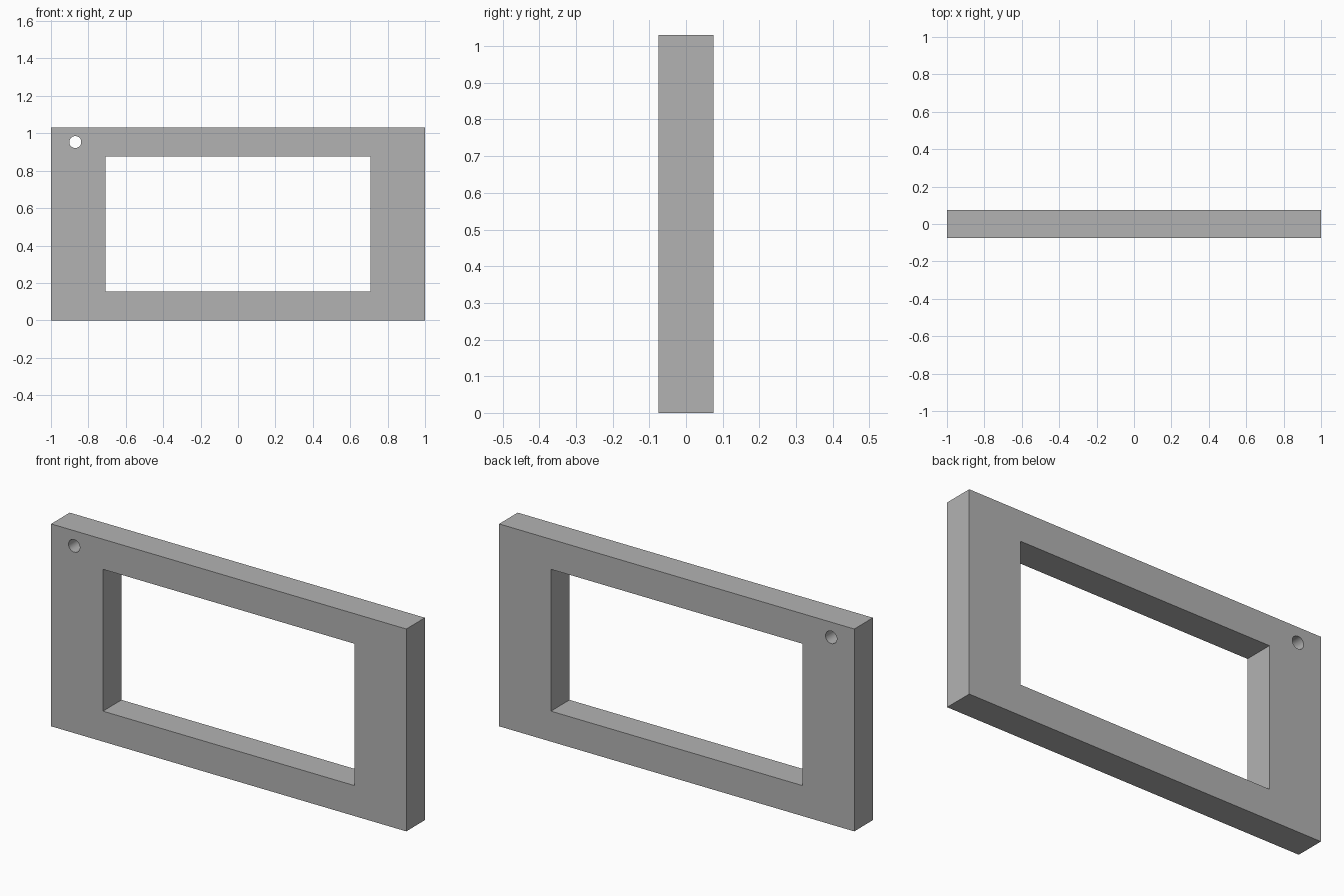
import bpy
import math

if "Cube" in bpy.data.objects:
    bpy.data.objects.remove(bpy.data.objects["Cube"], do_unlink=True)

WIDTH, DEPTH, HEIGHT = 2.0, 0.15, 1.03
OPEN_W, OPEN_LOW, OPEN_HIGH = 1.416, 0.155, 0.877
HOLE_X, HOLE_Z, HOLE_R = -0.87, 0.953, 0.032

grey = bpy.data.materials.new("plain_grey")
grey.use_nodes = True
colour = (0.45, 0.45, 0.45, 1.0)
grey.diffuse_color = colour
grey.node_tree.nodes["Principled BSDF"].inputs["Base Color"].default_value = colour


def box(name, width, depth, low, high):
    """Box centred on x and y, spanning low to high in z."""
    bpy.ops.mesh.primitive_cube_add(size=1, location=(0, 0, (low + high) / 2))
    obj = bpy.context.object
    obj.name = name
    obj.scale = (width, depth, high - low)
    bpy.ops.object.transform_apply(location=True, rotation=True, scale=True)
    obj.data.materials.append(grey)
    return obj


def cut(target, cutter):
    """Subtract the cutter from the target, then discard it."""
    cutter.hide_render = True
    bpy.context.view_layer.objects.active = target
    mod = target.modifiers.new("cut", "BOOLEAN")
    mod.operation = "DIFFERENCE"
    mod.solver = "EXACT"
    mod.object = cutter
    bpy.ops.object.modifier_apply(modifier=mod.name)
    bpy.data.objects.remove(cutter, do_unlink=True)


# Slab with the large rectangular opening
frame = box("frame", WIDTH, DEPTH, 0, HEIGHT)
cut(frame, box("opening_cutter", OPEN_W, DEPTH * 3, OPEN_LOW, OPEN_HIGH))

# Small round hole through the upper right corner
bpy.ops.mesh.primitive_cylinder_add(
    vertices=32, radius=HOLE_R, depth=DEPTH * 3,
    location=(HOLE_X, 0, HOLE_Z), rotation=(math.pi / 2, 0, 0))
hole = bpy.context.object
hole.name = "hole_cutter"
hole.data.materials.append(grey)
cut(frame, hole)

# Smooth hole wall, sharp edges elsewhere
bpy.ops.object.select_all(action="DESELECT")
frame.select_set(True)
bpy.context.view_layer.objects.active = frame
bpy.ops.object.shade_smooth_by_angle(angle=math.radians(30))
